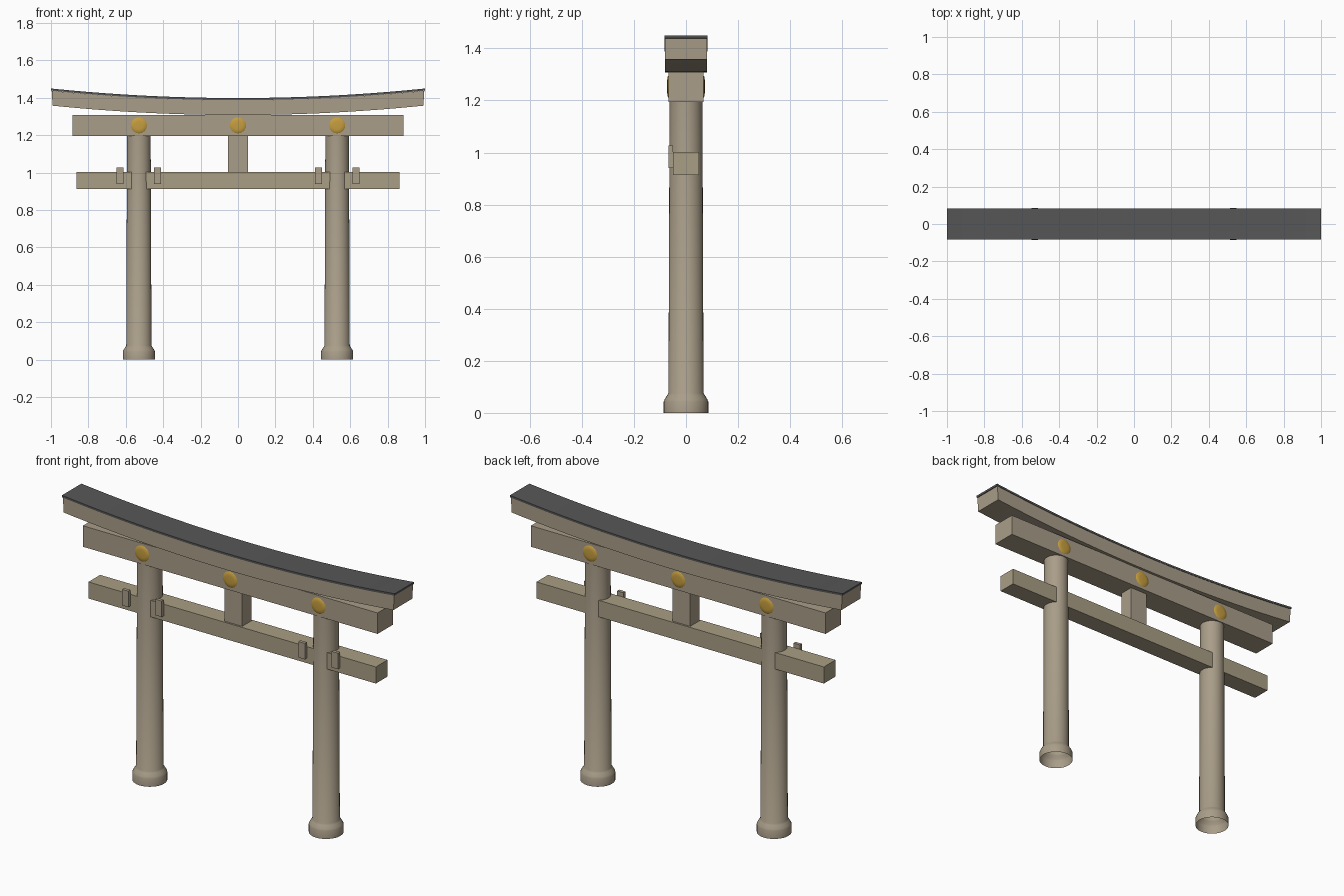
import bpy, bmesh, math
from mathutils import Matrix, Vector

cube = bpy.data.objects.get("Cube")
if cube:
    bpy.data.objects.remove(cube, do_unlink=True)


def material(name, rgb):
    m = bpy.data.materials.new(name)
    m.use_nodes = True
    m.diffuse_color = (*rgb, 1)
    m.node_tree.nodes["Principled BSDF"].inputs["Base Color"].default_value = (*rgb, 1)
    return m


wood = material("weathered wood", (0.40, 0.34, 0.25))
tie_wood = material("tie beam wood", (0.40, 0.345, 0.235))
slate = material("dark slate", (0.095, 0.095, 0.095))
gold = material("gold", (0.56, 0.34, 0.05))


def finish(name, bm, mat, smooth=False):
    bmesh.ops.recalc_face_normals(bm, faces=bm.faces)
    mesh = bpy.data.meshes.new(name)
    bm.to_mesh(mesh)
    bm.free()
    mesh.materials.append(mat)
    obj = bpy.data.objects.new(name, mesh)
    bpy.context.collection.objects.link(obj)
    if smooth:
        bpy.ops.object.select_all(action="DESELECT")
        obj.select_set(True)
        bpy.context.view_layer.objects.active = obj
        bpy.ops.object.shade_smooth_by_angle(angle=math.radians(50))
    return obj


def box(name, low, high, mat):
    low, high = Vector(low), Vector(high)
    bm = bmesh.new()
    place = Matrix.Translation((low + high) / 2) @ Matrix.Diagonal((*(high - low), 1))
    bmesh.ops.create_cube(bm, size=1, matrix=place)
    return finish(name, bm, mat)


def lathe(name, profile, place, mat, steps=32):
    """Spin a (radius, height) profile around its axis."""
    bm = bmesh.new()
    verts = [bm.verts.new((r, 0, z)) for r, z in profile]
    edges = [bm.edges.new(pair) for pair in zip(verts, verts[1:])]
    bmesh.ops.spin(bm, geom=verts + edges, cent=(0, 0, 0), axis=(0, 0, 1),
                   angle=math.tau, steps=steps)
    bmesh.ops.remove_doubles(bm, verts=bm.verts, dist=0.0001)
    bmesh.ops.transform(bm, matrix=place, verts=bm.verts)
    return finish(name, bm, mat, smooth=True)


def curved_beam(name, top_half, bottom_half, depth, bottom, top, rise, mat, steps=32):
    """Sweep a rectangle along an upward curving line, with raked ends."""
    bm = bmesh.new()
    rings = []
    for i in range(steps + 1):
        t = 2 * i / steps - 1
        lift = rise * t * t
        rings.append([bm.verts.new((t * half, y, z + lift))
                      for half, y, z in ((bottom_half, -depth, bottom), (bottom_half, depth, bottom),
                                         (top_half, depth, top), (top_half, -depth, top))])
    for a, b in zip(rings, rings[1:]):
        for k in range(4):
            n = (k + 1) % 4
            bm.faces.new((a[k], a[n], b[n], b[k]))
    bm.faces.new(rings[0])
    bm.faces.new(rings[-1])
    return finish(name, bm, mat, smooth=True)


# Curved top lintel and its dark roof cap
curved_beam("top_lintel", 0.996, 0.991, 0.081, 1.308, 1.388, 0.05, wood)
curved_beam("roof_cap", 1.0, 0.999, 0.083, 1.388, 1.399, 0.051, slate)

# Straight beams and centre strut
box("upper_beam", (-0.886, -0.067, 1.195), (0.886, 0.067, 1.309), wood)
box("tie_beam", (-0.864, -0.05, 0.913), (0.864, 0.05, 1.003), tie_wood)
box("centre_strut", (-0.053, -0.04, 1.003), (0.053, 0.04, 1.195), wood)

# Pillars with flared feet, open underneath, and wedges either side of each
pillar_profile = [(0.063, 1.2), (0.0675, 0.075), (0.073, 0.067),
                  (0.082, 0.052), (0.086, 0.043), (0.086, 0)]
for side, label in ((-1, "right"), (1, "left")):
    x = side * 0.53
    lathe(f"{label}_pillar", pillar_profile, Matrix.Translation((x, 0, 0)), wood)
    for offset, spot in ((-0.1, "inner"), (0.1, "outer")):
        wx = x + side * offset
        box(f"{label}_{spot}_wedge", (wx - 0.019, -0.068, 0.94), (wx + 0.019, -0.05, 1.027), wood)

# Shallow gold bosses on both faces of the upper beam
boss_profile = [(0, 0.006), (0.022, 0.0055), (0.037, 0.004), (0.043, 0)]
for face, label in ((-1, "front"), (1, "back")):
    for x, spot in ((-0.53, "right"), (0, "centre"), (0.53, "left")):
        place = (Matrix.Translation((x, face * 0.067, 1.253))
                 @ Matrix.Rotation(-face * math.pi / 2, 4, "X"))
        lathe(f"{label}_{spot}_boss", boss_profile, place, gold, steps=24)
